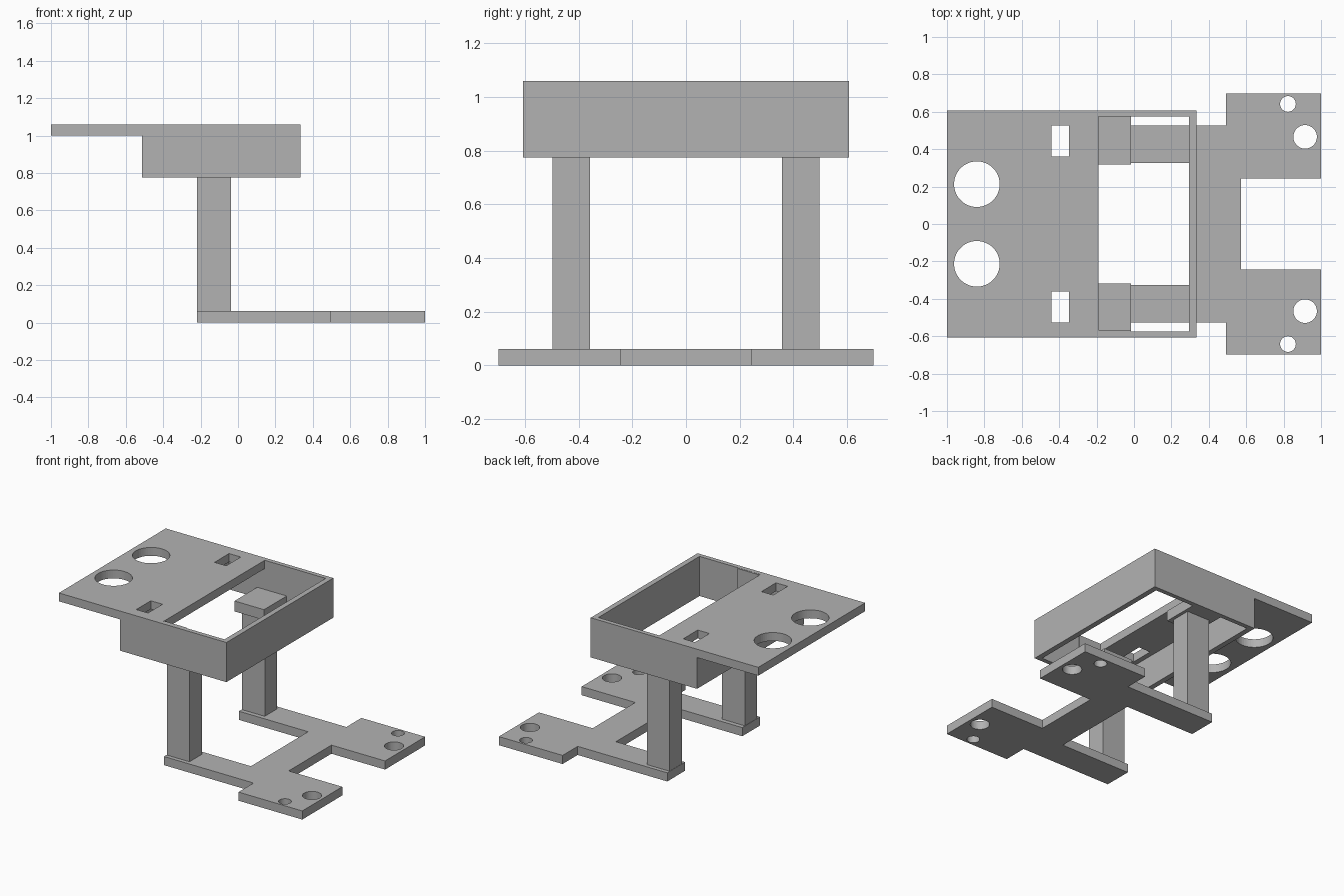
import bpy
from math import cos, sin, tau

cube = bpy.data.objects.get("Cube")
if cube:
    bpy.data.objects.remove(cube)

# Single matte grey material
GREY = (0.45, 0.45, 0.45, 1)
grey = bpy.data.materials.new("plain_grey")
grey.use_nodes = True
grey.diffuse_color = GREY
grey.node_tree.nodes["Principled BSDF"].inputs["Base Color"].default_value = GREY


def rect(x0, x1, y0, y1):
    return [(x0, y0), (x1, y0), (x1, y1), (x0, y1)]


def circle(x, y, r, n=48):
    return [(x + r * cos(tau * i / n), y + r * sin(tau * i / n)) for i in range(n)]


def slab(name, z0, z1, outline, holes=()):
    """Extrude a flat outline with holes from z0 to z1."""
    curve = bpy.data.curves.new(name, "CURVE")
    curve.dimensions = "2D"
    curve.fill_mode = "BOTH"
    curve.extrude = (z1 - z0) / 2
    for loop in [outline, *holes]:
        spline = curve.splines.new("POLY")
        spline.points.add(len(loop) - 1)
        for point, (x, y) in zip(spline.points, loop):
            point.co = (x, y, 0, 1)
        spline.use_cyclic_u = True
    temp = bpy.data.objects.new(name + "_curve", curve)
    bpy.context.collection.objects.link(temp)
    depsgraph = bpy.context.evaluated_depsgraph_get()
    mesh = bpy.data.meshes.new_from_object(temp.evaluated_get(depsgraph))
    bpy.data.objects.remove(temp)
    for poly in mesh.polygons:
        poly.use_smooth = False
    mesh.materials.clear()
    mesh.materials.append(grey)
    obj = bpy.data.objects.new(name, mesh)
    obj.location.z = (z0 + z1) / 2
    bpy.context.collection.objects.link(obj)
    return obj


def both_sides(y0, y1):
    return [("left", y0, y1), ("right", -y1, -y0)]


W = 0.607       # half width of the upper tray
INNER = 0.575   # half width of its opening
TOP, UNDER, FLOOR = 1.06, 1.0, 0.775

# Top plate: large opening, two round holes and two slots
holes = [rect(-0.19, 0.295, -INNER, INNER)]
for s in (-1, 1):
    holes.append(circle(-0.84, s * 0.213, 0.122))
for _, y0, y1 in both_sides(0.362, 0.527):
    holes.append(rect(-0.44, -0.347, y0, y1))
slab("top_plate", UNDER, TOP, rect(-1, 0.333, -W, W), holes)

# Open box of walls below the plate
slab("tray_walls", FLOOR, UNDER, rect(-0.513, 0.333, -W, W),
     [rect(-0.475, 0.295, -INNER, INNER)])
slab("wall_thickening", FLOOR, TOP - 0.001, rect(-0.47, -0.015, -0.58, -0.566))

# Mounting tabs, legs
for side, y0, y1 in both_sides(0.317, 0.58):
    slab(f"{side}_mounting_tab", FLOOR, 0.85, rect(-0.25, -0.015, y0, y1))
for side, y0, y1 in both_sides(0.357, 0.498):
    slab(f"{side}_leg", 0.05, FLOOR + 0.01, rect(-0.218, -0.037, y0, y1))

# Base: two arms, crossbar and two drilled foot pads in one outline
half = [(0.573, 0.243), (1, 0.243), (1, 0.698), (0.493, 0.698),
        (0.493, 0.527), (-0.22, 0.527), (-0.22, 0.325), (0.33, 0.325)]
outline = half + [(x, -y) for x, y in reversed(half)]
holes = []
for s in (-1, 1):
    holes += [circle(0.915, s * 0.466, 0.063), circle(0.823, s * 0.642, 0.042)]
slab("base_plate", 0, 0.062, outline, holes)
